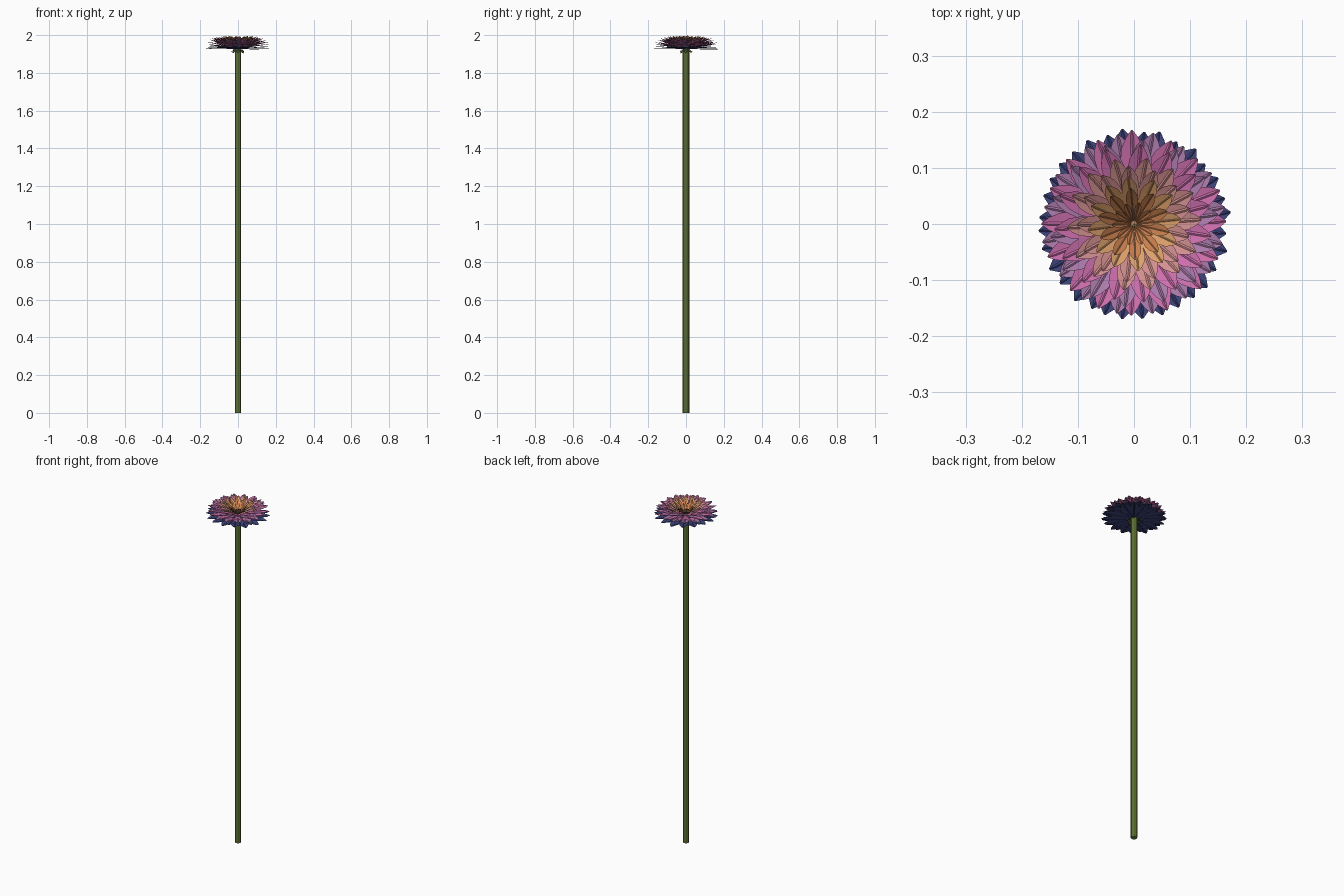
import bpy, bmesh, math, random

if "Cube" in bpy.data.objects:
    bpy.data.objects.remove(bpy.data.objects["Cube"])

random.seed(4)


def material(name, rgb):
    m = bpy.data.materials.new(name)
    m.diffuse_color = (*rgb, 1)
    m.use_nodes = True
    m.node_tree.nodes["Principled BSDF"].inputs["Base Color"].default_value = m.diffuse_color
    return m


green = material("stem green", (0.17, 0.26, 0.05))
olive = material("sepal olive", (0.09, 0.11, 0.04))
navy = material("navy blue", (0.05, 0.06, 0.21))
mauve = material("mauve", (0.42, 0.20, 0.42))
pink = material("pink", (0.62, 0.16, 0.42))
salmon = material("salmon", (0.66, 0.28, 0.28))
peach = material("peach orange", (0.74, 0.36, 0.15))
amber = material("amber", (0.60, 0.22, 0.08))


def finish(bm, name, mat):
    me = bpy.data.meshes.new(name)
    bm.to_mesh(me)
    bm.free()
    me.materials.append(mat)
    ob = bpy.data.objects.new(name, me)
    bpy.context.collection.objects.link(ob)
    return ob


# half-width of a petal along its length (fraction of full half-width)
OUTLINE = [(0.0, 0.12), (0.22, 0.42), (0.45, 0.80), (0.65, 1.0),
           (0.80, 0.88), (0.92, 0.50), (1.0, 0.06)]


def petal(bm, angle, r0, r1, z0, z1, half, cup, groove, power):
    """A thin leaf-shaped sheet with a pleat down the middle."""
    ca, sa = math.cos(angle), math.sin(angle)
    rows = []
    for t, w in OUTLINE:
        r = r0 + (r1 - r0) * t
        z = z0 + (z1 - z0) * t ** power
        hw, g = half * w, min(groove, half * w * 0.4)
        row = []
        for s, dz in ((-hw, cup * w), (-g, 0), (0, g * 0.7), (g, 0), (hw, cup * w)):
            row.append(bm.verts.new((r * ca - s * sa, r * sa + s * ca, z + dz)))
        rows.append(row)
    for a, b in zip(rows, rows[1:]):
        for i in range(4):
            bm.faces.new((a[i], b[i], b[i + 1], a[i + 1]))


def ring(name, mat, count, r1, z0, z1, half, phase=0.0, cup=0.003,
         groove=0.003, r0=0.006, power=1.15, jitter=1.0):
    bm = bmesh.new()
    for i in range(count):
        a = 2 * math.pi * (i + phase) / count + random.uniform(-.03, .03) * jitter
        k = 1 - random.uniform(0, .035) * jitter
        petal(bm, a, r0, r1 * k, z0, z1 - random.uniform(0, .005) * jitter,
              half, cup, groove, power)
    return finish(bm, name, mat)


# stem
bm = bmesh.new()
bmesh.ops.create_cone(bm, cap_ends=True, segments=10, radius1=0.0175,
                      radius2=0.0175, depth=1.93)
bmesh.ops.translate(bm, verts=bm.verts, vec=(0, 0, 0.965))
finish(bm, "stem", green)

# sepals drooping under the flower head
ring("sepals", olive, 8, 0.040, 1.928, 1.908, 0.010, r0=0.012, cup=0.001)

# petal rings, from the flat outer ones to the steep inner ones
ring("outer_navy_petals", navy, 16, 0.174, 1.926, 1.929, 0.025, 0.25, cup=0.002)
ring("upper_navy_petals", navy, 16, 0.171, 1.928, 1.940, 0.024, 0.75, cup=0.002)
ring("low_mauve_petals", mauve, 16, 0.167, 1.930, 1.952, 0.024, 0.5)
ring("low_pink_petals", pink, 16, 0.168, 1.931, 1.964, 0.022, 0.0)
ring("high_mauve_petals", mauve, 14, 0.154, 1.932, 1.976, 0.020, 0.3)
ring("high_pink_petals", pink, 15, 0.143, 1.933, 1.986, 0.020, 0.6)
ring("salmon_petals", salmon, 14, 0.122, 1.934, 1.990, 0.018, 0.1)
ring("inner_salmon_petals", salmon, 13, 0.104, 1.935, 1.994, 0.016, 0.5)
ring("peach_petals", peach, 12, 0.086, 1.936, 1.998, 0.0145, 0.2, groove=0.0015)
ring("amber_petals", amber, 10, 0.066, 1.937, 1.994, 0.011, 0.6, groove=0.001)
ring("centre_petals", amber, 10, 0.040, 1.938, 1.978, 0.006, 0.1,
     cup=0.002, groove=0.0008, r0=0.003)

# small bud in the middle
bm = bmesh.new()
bmesh.ops.create_icosphere(bm, subdivisions=1, radius=0.007)
bmesh.ops.translate(bm, verts=bm.verts, vec=(0, 0, 1.939))
finish(bm, "centre_bud", peach)
